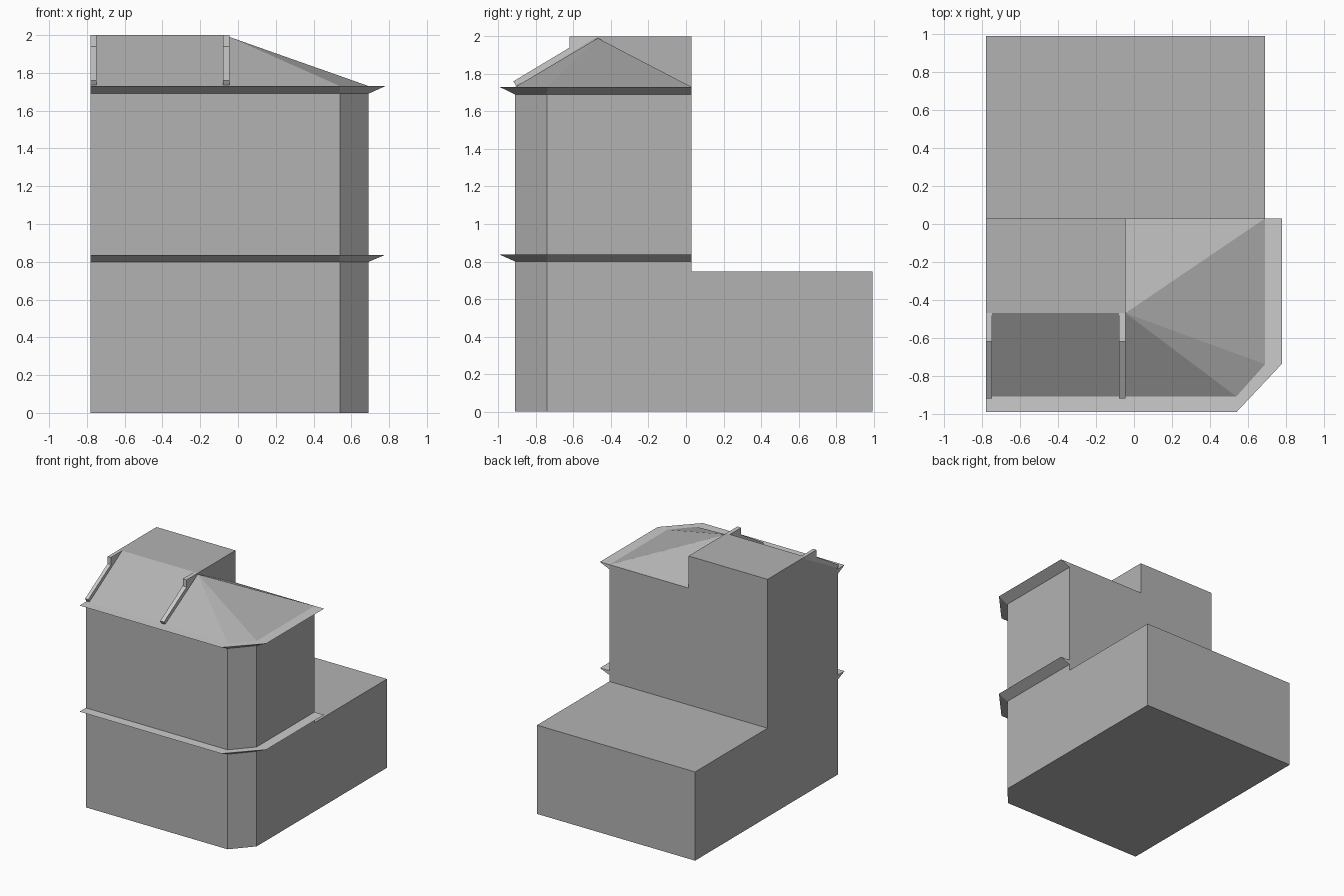
import bpy, bmesh
from mathutils import Vector

if "Cube" in bpy.data.objects:
    bpy.data.objects.remove(bpy.data.objects["Cube"])

LEFT, RIGHT, FRONT, MID, BACK = -0.78, 0.692, -0.91, 0.03, 0.993
EAVES, TOP, APEX = 1.73, 2.0, (-0.045, -0.47, 1.99)

# Darker grey for walls and roofs; trim keeps the default grey
grey = bpy.data.materials.new("wall_grey")
grey.diffuse_color = (0.45, 0.45, 0.45, 1)
grey.use_nodes = True
grey.node_tree.nodes["Principled BSDF"].inputs["Base Color"].default_value = grey.diffuse_color


def finish(name, bm, material=None):
    bmesh.ops.recalc_face_normals(bm, faces=bm.faces)
    mesh = bpy.data.meshes.new(name)
    bm.to_mesh(mesh)
    bm.free()
    if material:
        mesh.materials.append(material)
    obj = bpy.data.objects.new(name, mesh)
    bpy.context.collection.objects.link(obj)
    return obj


def side_profile(points, x0, x1):
    """Solid from a (y, z) side profile extruded along x."""
    bm = bmesh.new()
    face = bm.faces.new([bm.verts.new((x0, y, z)) for y, z in points])
    out = bmesh.ops.extrude_face_region(bm, geom=[face])["geom"]
    moved = [v for v in out if isinstance(v, bmesh.types.BMVert)]
    bmesh.ops.translate(bm, verts=moved, vec=(x1 - x0, 0, 0))
    if not face.is_valid or all(len(e.link_faces) == 2 for e in bm.edges):
        return bm
    bmesh.ops.holes_fill(bm, edges=bm.edges[:])
    return bm


# Stepped building mass with one cut corner
bm = side_profile([(FRONT, 0), (BACK, 0), (BACK, 0.747), (MID, 0.747),
                   (MID, EAVES), (FRONT, EAVES)], LEFT, RIGHT)
a, b = Vector((0.54, FRONT, 0)), Vector((RIGHT, -0.74, 0))
cut_normal = Vector((b.y - a.y, a.x - b.x, 0)).normalized()
cut = bmesh.ops.bisect_plane(bm, geom=bm.verts[:] + bm.edges[:] + bm.faces[:],
                             plane_co=a, plane_no=cut_normal, clear_outer=True)
edges = [e for e in cut["geom_cut"] if isinstance(e, bmesh.types.BMEdge)]
bmesh.ops.contextual_create(bm, geom=edges)
finish("building_body", bm, grey)

# Flared cornice bands following the street walls
inner = [(LEFT, FRONT), (0.54, FRONT), (RIGHT, -0.74), (RIGHT, MID)]
outer = [(LEFT, -0.993), (0.54, -0.993), (0.78, -0.738), (0.78, MID)]


def cornice(name, z0, z1):
    bm = bmesh.new()
    rings = [[bm.verts.new((*p, z)) for p in line]
             for line, z in ((inner, z0), (outer, z1), (inner, z1))]
    for i in range(3):
        for k in range(3):
            r, s = rings[k], rings[(k + 1) % 3]
            bm.faces.new((r[i], r[i + 1], s[i + 1], s[i]))
    for end in (0, 3):
        bm.faces.new([r[end] for r in rings])
    finish(name, bm)


cornice("lower_cornice", 0.80, 0.837)
cornice("upper_cornice", 1.69, EAVES)

# Left roof: front slope with flat-topped block behind
finish("left_roof", side_profile([(FRONT, EAVES), (APEX[1], TOP), (MID, TOP),
                                  (MID, EAVES)], LEFT, APEX[0]), grey)

# Hipped corner roof, open where it meets the left roof
bm = bmesh.new()
apex = bm.verts.new(APEX)
base = [bm.verts.new((x, y, EAVES)) for x, y in
        [(APEX[0], FRONT)] + inner[1:] + [(APEX[0], MID)]]
for p, q in zip(base, base[1:]):
    bm.faces.new((p, q, apex))
bmesh.ops.recalc_face_normals(bm, faces=bm.faces)
finish("hip_roof", bm, grey)

# Raised party-wall parapets
for name, x0, x1 in (("left_parapet", LEFT, -0.75), ("right_parapet", -0.08, APEX[0])):
    finish(name, side_profile([(-0.905, 1.735), (-0.92, 1.76), (-0.62, 1.94),
                               (-0.62, TOP), (APEX[1], TOP), (APEX[1], 1.98)], x0, x1))
